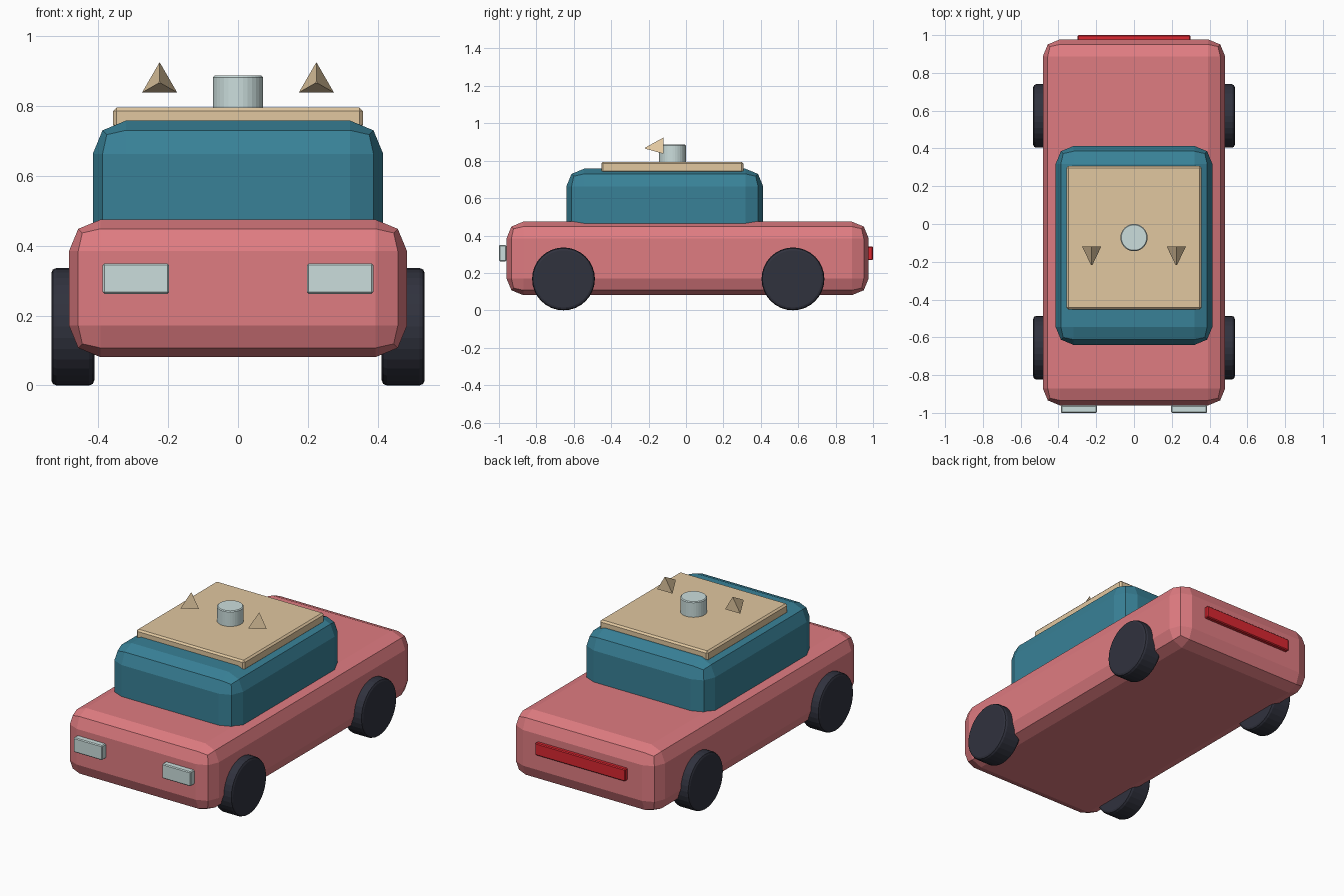
import bpy
from math import radians

if "Cube" in bpy.data.objects:
    bpy.data.objects.remove(bpy.data.objects["Cube"])


def material(name, rgb):
    m = bpy.data.materials.new(name)
    m.diffuse_color = (*rgb, 1)
    m.use_nodes = True
    m.node_tree.nodes["Principled BSDF"].inputs["Base Color"].default_value = m.diffuse_color
    return m


PINK = material("pink", (0.74, 0.20, 0.22))
TEAL = material("teal", (0.04, 0.22, 0.31))
TAN = material("tan", (0.75, 0.57, 0.35))
PALE = material("pale", (0.60, 0.73, 0.72))
DARK = material("dark", (0.03, 0.032, 0.048))
RED = material("red", (0.70, 0.02, 0.03))


def finish(name, mat, width=0, segments=1):
    ob = bpy.context.object
    ob.name = name
    ob.data.materials.append(mat)
    bpy.ops.object.transform_apply(location=False, rotation=True, scale=True)
    if width:
        b = ob.modifiers.new("bevel", 'BEVEL')
        b.width = width
        b.segments = segments
        b.limit_method = 'ANGLE'
    return ob


def box(name, mat, lo, hi, width, segments=1):
    bpy.ops.mesh.primitive_cube_add(
        size=1, location=[(a + b) / 2 for a, b in zip(lo, hi)])
    bpy.context.object.scale = [b - a for a, b in zip(lo, hi)]
    return finish(name, mat, width, segments)


# Body, cabin and roof panel
box("body", PINK, (-0.483, -0.96, 0.081), (0.483, 0.977, 0.474), 0.09, 2)
box("cabin", TEAL, (-0.415, -0.64, 0.30), (0.415, 0.413, 0.757), 0.095, 2)
box("roof_panel", TAN, (-0.357, -0.453, 0.735), (0.357, 0.307, 0.794), 0.01)

# Roof beacon
bpy.ops.mesh.primitive_cylinder_add(vertices=32, radius=0.072, depth=0.105,
                                    location=(0, -0.072, 0.833))
finish("roof_beacon", PALE, 0.005)

# Rear light bar
box("tail_light", RED, (-0.298, 0.96, 0.268), (0.298, 1.0, 0.341), 0.005)

for side, s in (("left", 1), ("right", -1)):
    # Headlights
    x0, x1 = sorted((s * 0.197, s * 0.387))
    box(f"headlight_{side}", PALE, (x0, -1.0, 0.262), (x1, -0.96, 0.349), 0.005)

    # Three-sided roof spikes pointing forward
    bpy.ops.mesh.primitive_cone_add(vertices=3, radius1=0.058, radius2=0.004,
                                    depth=0.098, rotation=(radians(90), 0, 0),
                                    location=(s * 0.224, -0.169, 0.866))
    spike = finish(f"roof_spike_{side}", TAN)
    # Keep one corner of the triangle at the top
    if max(v.co.z for v in spike.data.vertices) < 0.05:
        for v in spike.data.vertices:
            v.co.z *= -1
        spike.data.flip_normals()

    # Wheels
    for end, y in (("front", -0.655), ("rear", 0.572)):
        bpy.ops.mesh.primitive_cylinder_add(
            vertices=32, radius=0.168, depth=0.123,
            rotation=(0, radians(90), 0), location=(s * 0.472, y, 0.168))
        finish(f"wheel_{end}_{side}", DARK, 0.015, 2)
